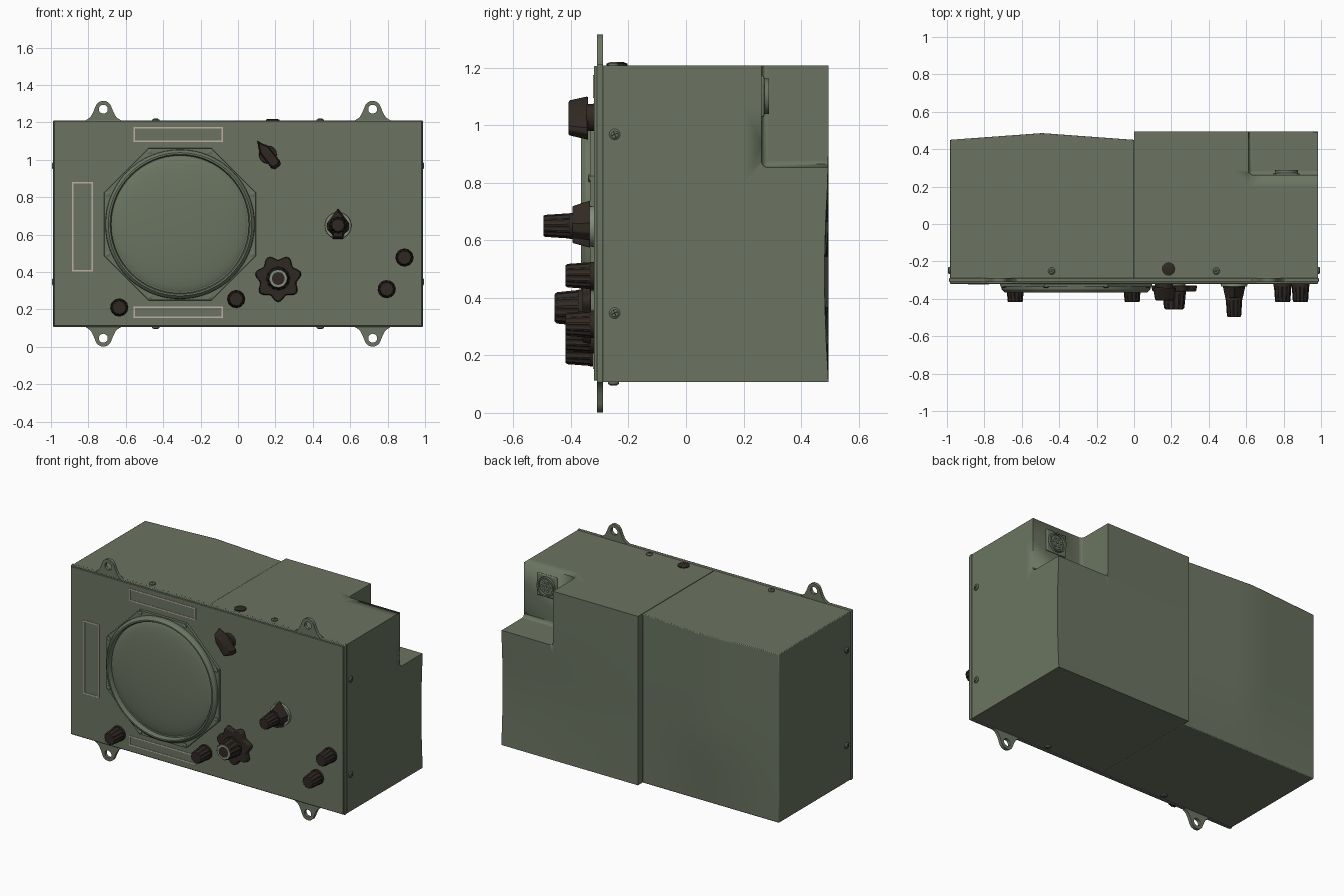
import bpy, bmesh, math
from mathutils import Vector, Matrix

if "Cube" in bpy.data.objects:
    bpy.data.objects.remove(bpy.data.objects["Cube"])

def material(name, rgb):
    m = bpy.data.materials.new(name)
    m.diffuse_color = (*rgb, 1)
    m.use_nodes = True
    m.node_tree.nodes["Principled BSDF"].inputs["Base Color"].default_value = m.diffuse_color
    return m

GREEN = material("olive green paint", (0.145, 0.175, 0.120))
BROWN = material("dark brown bakelite", (0.030, 0.022, 0.017))
PINK = material("pale label outline", (0.52, 0.42, 0.38))
WORN = material("worn grey green", (0.23, 0.27, 0.20))
FRONT = -0.32  # front surface of the panel

def finish(bm, name, mat, bevel=0):
    bmesh.ops.recalc_face_normals(bm, faces=bm.faces)
    me = bpy.data.meshes.new(name)
    bm.to_mesh(me)
    bm.free()
    ob = bpy.data.objects.new(name, me)
    bpy.context.collection.objects.link(ob)
    me.materials.append(mat)
    if bevel:
        b = ob.modifiers.new("bevel", 'BEVEL')
        b.width, b.segments, b.limit_method = bevel, 2, 'ANGLE'
        b.angle_limit = math.radians(40)
    return ob

def box_bm(lo, hi, cuts=0):
    bm = bmesh.new()
    bmesh.ops.create_cube(bm, size=1)
    for v in bm.verts:
        v.co = Vector([l + (c + 0.5) * (h - l) for l, h, c in zip(lo, hi, v.co)])
    if cuts:
        bmesh.ops.subdivide_edges(bm, edges=bm.edges[:], cuts=cuts, use_grid_fill=True)
    return bm

def loft(name, loops, mat, close=False, bevel=0):
    """Skin a list of equal-length loops; cap the ends, or join them as a tube."""
    bm = bmesh.new()
    rows = [[bm.verts.new(p) for p in loop] for loop in loops]
    n = len(rows[0])
    pairs = list(zip(rows, rows[1:])) + ([(rows[-1], rows[0])] if close else [])
    for a, b in pairs:
        for i in range(n):
            j = (i + 1) % n
            bm.faces.new((a[i], a[j], b[j], b[i]))
    if not close:
        bm.faces.new(rows[0])
        bm.faces.new(rows[-1])
    return finish(bm, name, mat, bevel)

def circle(x, z, y, r, n=32, flute=0.0, start=0.0):
    """Circle facing the front; flute pulls every other pair of points inwards."""
    pts = []
    for i in range(n):
        a = start + 2 * math.pi * i / n
        rr = r * (1 - flute * (i // 2 % 2))
        pts.append((x + rr * math.cos(a), y, z + rr * math.sin(a)))
    return pts

def turned(name, x, z, profile, mat, n=32, flute=0.0, start=0.0, close=False):
    return loft(name, [circle(x, z, y, r, n, flute, start) for y, r in profile], mat, close)

def prism(name, x, z, outline, y0, y1, mat, taper=1.0, angle=0.0, bevel=0):
    c, s = math.cos(angle), math.sin(angle)
    rot = [(u * c - v * s, u * s + v * c) for u, v in outline]
    return loft(name, [[(x + u * k, y, z + v * k) for u, v in rot]
                       for y, k in ((y0, 1), (y1, taper))], mat, bevel=bevel)

# left half of the case: gently swollen back, dished side
bm = box_bm((-0.985, -0.30, 0.107), (0.0, 0.45, 1.208), 7)
for v in bm.verts:
    x, y, z = v.co
    tent = 1 - abs(x + 0.4925) / 0.4925
    if y > 0.449:
        v.co.y += 0.036 * tent * min(1, (z - 0.107) / 0.45)
    if x < -0.984:
        v.co.x += 0.016 * math.sin(math.pi * (z - 0.107) / 1.101) * math.sin(math.pi * (y + 0.3) / 0.75)
finish(bm, "case_left_half", GREEN, 0.005)

# right half of the case with the connector notch
bm = box_bm((0.0, -0.30, 0.107), (0.985, 0.495, 1.208), 7)
for v in bm.verts:
    x, y, z = v.co
    if y > 0.494 and z < 0.85:
        v.co.y -= 0.014 * math.sin(math.pi * (z - 0.107) / 0.743) * x
right = finish(bm, "case_right_half", GREEN)
cut = finish(box_bm((0.613, 0.262, 0.853), (1.2, 0.8, 1.5)), "notch_cutter", GREEN, 0.022)
cut.modifiers["bevel"].segments = 4
cut.hide_render = True
cut.hide_viewport = False
cut.display_type = 'WIRE'
mod = right.modifiers.new("notch", 'BOOLEAN')
mod.object, mod.operation, mod.solver = cut, 'DIFFERENCE', 'EXACT'

# connector in the notch
CX, CZ = 0.815, 1.10
finish(box_bm((CX - 0.072, 0.258, CZ - 0.072), (CX + 0.072, 0.272, CZ + 0.072)),
       "connector_plate", GREEN, 0.006)
turned("connector_shell", CX, CZ, [(0.268, 0.062), (0.288, 0.062), (0.288, 0.052), (0.268, 0.052)],
       GREEN, close=True)
turned("connector_insert", CX, CZ, [(0.268, 0.046), (0.278, 0.046)], GREEN)
for i in range(7):
    r, a = (0.028, i * math.pi / 3) if i < 6 else (0, 0)
    turned("connector_pin", CX + r * math.cos(a), CZ + r * math.sin(a),
           [(0.275, 0.008), (0.285, 0.008)], WORN, 10)

# front panel: rim frame and face plate
finish(box_bm((-0.988, -0.31, 0.105), (0.988, -0.288, 1.211)), "panel_rim", GREEN, 0.004)
finish(box_bm((-0.983, FRONT, 0.112), (0.983, -0.308, 1.205)), "front_panel", GREEN, 0.003)

# four mounting lugs with holes
half = [(0.112, -0.01), (0.085, 0.003), (0.066, 0.023), (0.054, 0.045)]
arc = [(0.045 * math.cos(a), 0.06 + 0.045 * math.sin(a))
       for a in [math.pi * i / 12 for i in range(1, 12)]]
outer = half + arc + [(-u, v) for u, v in reversed(half)]
outer += [(-0.05, -0.01), (0.0, -0.01), (0.05, -0.01)]
inner = []
for u, v in outer:
    d = Vector((u, v - 0.06)).normalized() * 0.024
    inner.append((d.x, d.y + 0.06))
for x in (-0.72, 0.72):
    for z0, s in ((1.21, 1), (0.106, -1)):
        loops = [[(x + u, y, z0 + s * v) for u, v in o]
                 for o, y in ((outer, -0.309), (outer, -0.288), (inner, -0.288), (inner, -0.309))]
        loft("mounting_lug", loops, GREEN, close=True)

# loudspeaker: octagonal plate, ring, dome and bolts
SX, SZ = -0.31, 0.655
turned("speaker_plate", SX, SZ, [(-0.315, 0.441), (-0.333, 0.438)], GREEN, 8, start=math.pi / 8)
turned("speaker_ring", SX, SZ, [(-0.33, 0.40), (-0.35, 0.397), (-0.365, 0.383), (-0.365, 0.374),
                                (-0.355, 0.368), (-0.33, 0.368)], GREEN, 64, close=True)
dome = [(-0.325 - 0.039 * math.sin(t), 0.369 * math.cos(t) + 0.001)
        for t in [math.pi / 2 * i / 10 for i in range(11)]]
turned("speaker_dome", SX, SZ, dome, GREEN, 64)
for i in range(8):
    a = math.pi / 8 + i * math.pi / 4
    turned("speaker_bolt", SX + 0.419 * math.cos(a), SZ + 0.419 * math.sin(a),
           [(-0.33, 0.013), (-0.338, 0.013), (-0.341, 0.008)], GREEN, 12)

# label outlines
for x0, x1, z0, z1 in ((-0.56, -0.08, 1.095, 1.175), (-0.56, -0.08, 0.153, 0.216),
                       (-0.888, -0.775, 0.402, 0.88)):
    rect = lambda d, y: [(x0 + d, y, z0 + d), (x1 - d, y, z0 + d), (x1 - d, y, z1 - d), (x0 + d, y, z1 - d)]
    loft("label_outline", [rect(0, -0.318), rect(0, -0.323), rect(0.008, -0.323), rect(0.008, -0.318)],
         PINK, close=True)

def knob(name, x, z, y0, y1, r):
    """Fluted knob, tapering to the front with a smooth skirt."""
    turned(name + "_skirt", x, z, [(y0, r), (y0 - 0.015, r)], BROWN)
    turned(name, x, z, [(y0 - 0.01, r * 0.98), (y1 + 0.006, r * 0.85), (y1, r * 0.76)], BROWN, 48, 0.09)

# four small knobs
for x, z in ((-0.635, 0.21), (-0.01, 0.255), (0.795, 0.308), (0.89, 0.477)):
    knob("small_knob", x, z, -0.318, -0.418, 0.048)

# large tuning knob with seven-lobed flange
lobes = []
for i in range(84):
    a = 2 * math.pi * i / 84
    r = 0.113 + 0.013 * math.cos(7 * (a - math.pi / 14))
    lobes.append((r * math.cos(a), r * math.sin(a)))
turned("tuning_spindle", 0.215, 0.365, [(-0.315, 0.06), (-0.335, 0.06)], GREEN)
prism("tuning_flange", 0.215, 0.365, lobes, -0.33, -0.36, BROWN, 0.95, bevel=0.004)
knob("tuning_knob", 0.215, 0.365, -0.358, -0.455, 0.064)
turned("tuning_cap_ring", 0.215, 0.365, [(-0.453, 0.047), (-0.457, 0.047), (-0.457, 0.034), (-0.453, 0.034)],
       WORN, close=True)

# selector: worn dial, pointer and knob
turned("selector_dial", 0.535, 0.648, [(-0.315, 0.072), (-0.335, 0.070)], WORN)
pointer = [(0, 0.09), (0.03, 0.05), (0.06, 0.01), (0.058, -0.025), (0.032, -0.05), (0.028, -0.076),
           (-0.028, -0.076), (-0.032, -0.05), (-0.058, -0.025), (-0.06, 0.01), (-0.03, 0.05)]
prism("selector_pointer", 0.535, 0.65, pointer, -0.333, -0.395, BROWN, 0.78, bevel=0.004)
knob("selector_knob", 0.535, 0.65, -0.39, -0.496, 0.045)

# bar-shaped power switch
turned("switch_base", 0.16, 1.027, [(-0.315, 0.048), (-0.345, 0.046)], BROWN)
bar = [(0, 0.096), (0.03, 0.035), (0.03, -0.07), (0.018, -0.086), (-0.018, -0.086), (-0.03, -0.07), (-0.03, 0.035)]
prism("switch_bar", 0.16, 1.027, bar, -0.34, -0.408, BROWN, 0.8, math.radians(38), 0.005)

# case screws with crossed slots, on all four sides
def screw(loc, rot, r, mat=GREEN, slots=True):
    parts = [turned("case_screw", 0, 0, [(0.004, r), (-0.006, r), (-0.011, r * 0.65)], mat, 20)]
    if slots:
        for a in (0.4, 0.4 + math.pi / 2):
            s = prism("screw_slot", 0, 0, [(-r * .6, -.002), (r * .6, -.002), (r * .6, .002), (-r * .6, .002)],
                      -0.008, -0.0116, BROWN, 1, a)
            parts.append(s)
    for p in parts:
        p.data.transform(Matrix.Translation(loc) @ rot)

for s in (-1, 1):
    for z in (0.347, 0.968):
        screw((s * 0.984, -0.248, z), Matrix.Rotation(s * math.pi / 2, 4, 'Z'), 0.019)
    for x in (-0.44, 0.44):
        screw((x, -0.252, 1.208 if s > 0 else 0.107), Matrix.Rotation(-s * math.pi / 2, 4, 'X'), 0.019)
# dark plug on the top
screw((0.185, -0.24, 1.208), Matrix.Rotation(-math.pi / 2, 4, 'X'), 0.036, BROWN, False)

# smooth shading with sharp edges kept
bpy.ops.object.select_all(action='DESELECT')
for ob in bpy.context.scene.objects:
    ob.select_set(True)
    bpy.context.view_layer.objects.active = ob
bpy.ops.object.shade_smooth_by_angle(angle=math.radians(32))
